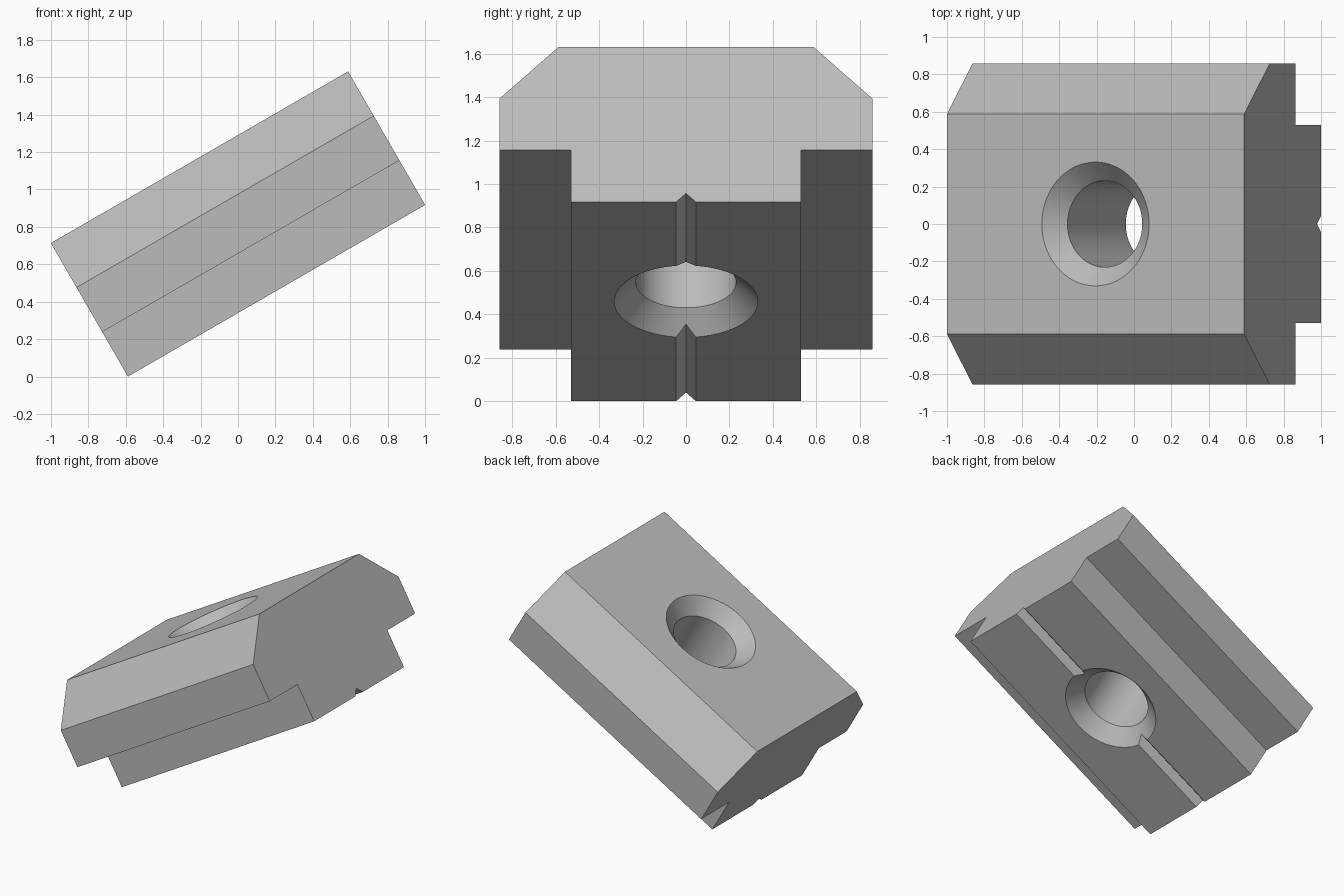
import bpy, bmesh, math
from mathutils import Matrix

cube = bpy.data.objects.get("Cube")
if cube:
    bpy.data.objects.remove(cube, do_unlink=True)

LENGTH, THICK = 1.835, 0.824
TILT = math.radians(30)
SINK = 0.1  # countersink depth

steel = bpy.data.materials.new("grey steel")
steel.use_nodes = True
GREY = (0.5, 0.5, 0.5, 1)
steel.diffuse_color = GREY
steel.node_tree.nodes["Principled BSDF"].inputs["Base Color"].default_value = GREY


def add_object(name, bm):
    bmesh.ops.recalc_face_normals(bm, faces=bm.faces)
    mesh = bpy.data.meshes.new(name)
    bm.to_mesh(mesh)
    bm.free()
    mesh.materials.append(steel)
    obj = bpy.data.objects.new(name, mesh)
    bpy.context.collection.objects.link(obj)
    return obj


# Nut body: mirrored T profile with a V groove below, extruded lengthwise
half = [(0.045, 0), (0.53, 0), (0.53, 0.275), (0.858, 0.275),
        (0.858, 0.55), (0.587, THICK)]
profile = [(0, 0.045)] + half + [(-y, z) for y, z in reversed(half)]
bm = bmesh.new()
face = bm.faces.new([bm.verts.new((-LENGTH / 2, y, z - THICK / 2)) for y, z in profile])
ext = bmesh.ops.extrude_face_region(bm, geom=[face])
bmesh.ops.translate(bm, vec=(LENGTH, 0, 0),
                    verts=[v for v in ext["geom"] if isinstance(v, bmesh.types.BMVert)])
body = add_object("slot_nut_body", bm)

# Hole cutter: lathed bore with a countersink at both ends
bore, rim, over = 0.231, 0.331, 0.05
h = THICK / 2
outline = [(0, -h - over), (rim + over, -h - over), (bore, -h + SINK),
           (bore, h - SINK), (rim + over, h + over), (0, h + over)]
bm = bmesh.new()
verts = [bm.verts.new((r, 0, z)) for r, z in outline]
edges = [bm.edges.new(pair) for pair in zip(verts, verts[1:])]
bmesh.ops.spin(bm, geom=verts + edges, cent=(0, 0, 0), axis=(0, 0, 1),
               angle=math.tau, steps=72)
bmesh.ops.remove_doubles(bm, verts=bm.verts, dist=0.0001)
cutter = add_object("hole_cutter", bm)
cutter.hide_render = True

# Cut the hole, then drop the cutter
cut = body.modifiers.new("hole", 'BOOLEAN')
cut.operation = 'DIFFERENCE'
cut.solver = 'EXACT'
cut.object = cutter
bpy.ops.object.select_all(action='DESELECT')
bpy.context.view_layer.objects.active = body
body.select_set(True)
bpy.ops.object.modifier_apply(modifier=cut.name)
bpy.data.objects.remove(cutter, do_unlink=True)

# Tilt the nut so it rests on its lower edge
rise = (LENGTH * math.sin(TILT) + THICK * math.cos(TILT)) / 2
body.data.transform(Matrix.Translation((0, 0, rise)) @ Matrix.Rotation(-TILT, 4, 'Y'))
bpy.ops.object.shade_smooth_by_angle(angle=math.radians(25))
